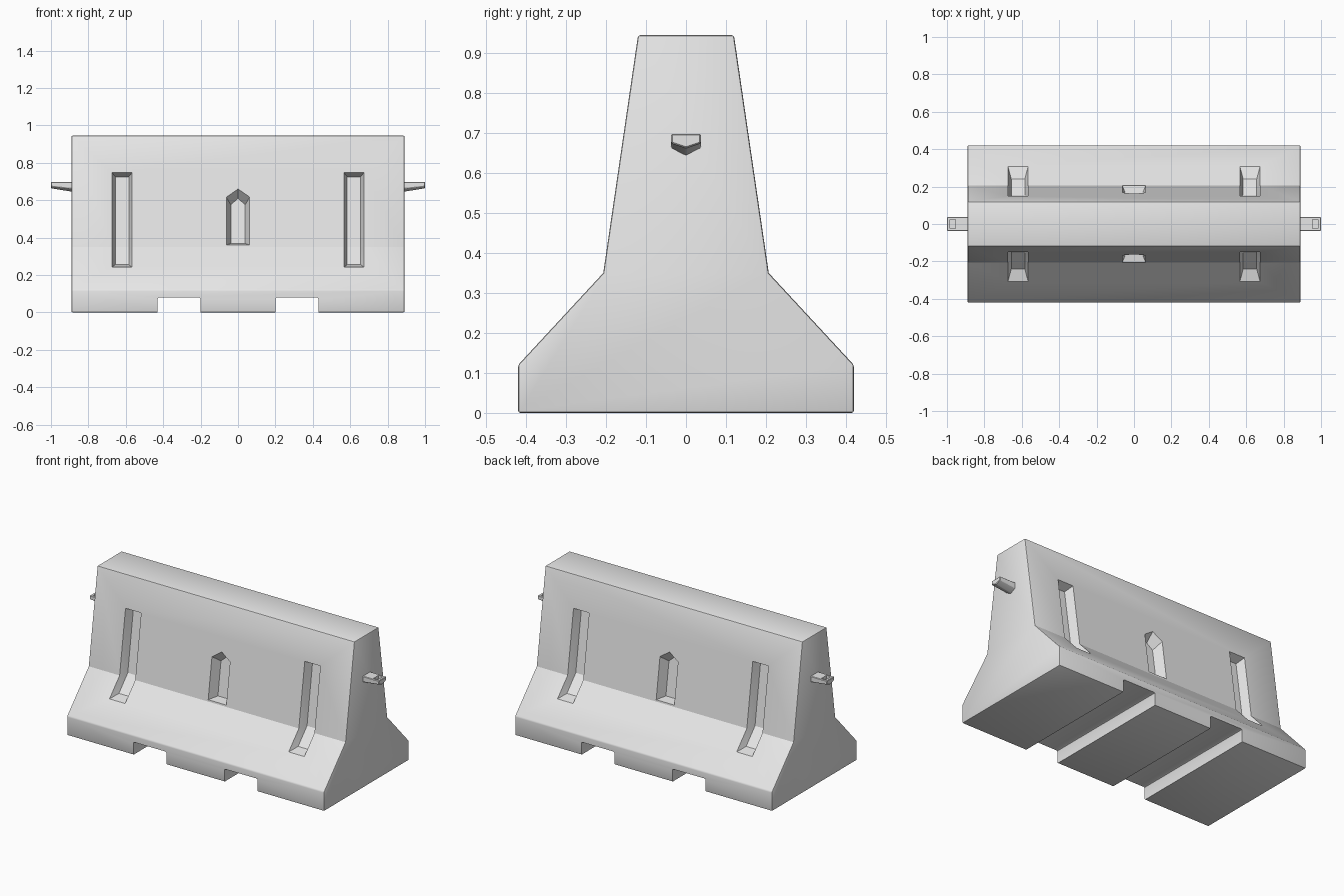
import bpy, bmesh, math

cube = bpy.data.objects.get("Cube")
if cube:
    bpy.data.objects.remove(cube, do_unlink=True)

grey = bpy.data.materials.new("concrete_grey")
grey.use_nodes = True
grey.diffuse_color = (0.8, 0.8, 0.8, 1)
grey.node_tree.nodes["Principled BSDF"].inputs["Base Color"].default_value = (0.8, 0.8, 0.8, 1)


def loft(name, rings):
    """Skin matching closed rings of points and cap both ends."""
    bm = bmesh.new()
    loops = [[bm.verts.new(p) for p in ring] for ring in rings]
    for a, b in zip(loops, loops[1:]):
        for i in range(len(a)):
            j = (i + 1) % len(a)
            bm.faces.new((a[i], a[j], b[j], b[i]))
    bm.faces.new(loops[0])
    bm.faces.new(loops[-1])
    bmesh.ops.recalc_face_normals(bm, faces=bm.faces)
    mesh = bpy.data.meshes.new(name)
    bm.to_mesh(mesh)
    bm.free()
    mesh.materials.append(grey)
    obj = bpy.data.objects.new(name, mesh)
    bpy.context.collection.objects.link(obj)
    return obj


def box(name, x0, x1, y0, y1, z0, z1):
    return loft(name, [[(x, y0, z0), (x, y1, z0), (x, y1, z1), (x, y0, z1)] for x in (x0, x1)])


def apply_modifier(obj, kind, **settings):
    mod = obj.modifiers.new(kind.title(), kind)
    for key, value in settings.items():
        setattr(mod, key, value)
    bpy.context.view_layer.objects.active = obj
    bpy.ops.object.modifier_apply(modifier=mod.name)


def cut(obj, cutter):
    apply_modifier(obj, "BOOLEAN", operation="DIFFERENCE", solver="EXACT", object=cutter)
    bpy.data.objects.remove(cutter, do_unlink=True)


def wall_y(z):
    """Half thickness of the barrier at a height."""
    if z > 0.35:
        return 0.207 - (z - 0.35) * 0.146
    return 0.207 + (0.35 - z) * 0.926


def smooth(obj):
    bpy.ops.object.select_all(action="DESELECT")
    obj.select_set(True)
    bpy.context.view_layer.objects.active = obj
    bpy.ops.object.shade_smooth_by_angle(angle=math.radians(30))


# Barrier body: stepped profile run along x
half = [(0.42, 0), (0.42, 0.12), (0.207, 0.35), (0.12, 0.945)]
profile = half + [(-y, z) for y, z in reversed(half)]
body = loft("barrier_body", [[(x, y, z) for y, z in profile] for x in (-0.89, 0.89)])
apply_modifier(body, "BEVEL", width=0.006, segments=2, limit_method="ANGLE",
               angle_limit=math.radians(40))

# Forklift channels through the base
for s in (-1, 1):
    channel = box("channel_cutter", s * 0.315 - 0.115, s * 0.315 + 0.115, -1, 1, -0.1, 0.08)
    apply_modifier(channel, "BEVEL", width=0.01, segments=2)
    cut(body, channel)

for face in (-1, 1):
    # Long tapered grooves that bend with the wall
    for s in (-1, 1):
        rings = []
        for z_out, z_in in ((0.75, 0.725), (0.35, 0.35), (0.24, 0.255)):
            outer, inner = wall_y(z_out) + 0.006, wall_y(z_in) - 0.055
            rings.append([(s * 0.62 + x, face * y, z) for x, y, z in (
                (-0.056, outer, z_out), (0.056, outer, z_out),
                (0.036, inner, z_in), (-0.036, inner, z_in))])
        cut(body, loft("groove_cutter", rings))

    # Pointed recess in the middle
    def pointed(w, bottom, shoulder, tip, offset):
        points = ((-w, bottom), (w, bottom), (w, shoulder), (0, tip), (-w, shoulder))
        return [(x, face * (wall_y(max(z, 0.351)) + offset), z) for x, z in points]
    cut(body, loft("recess_cutter", [pointed(0.065, 0.36, 0.62, 0.665, 0.006),
                                     pointed(0.038, 0.368, 0.575, 0.61, -0.06)]))
smooth(body)

# Connecting lugs on both ends, keel shaped with a pin pocket
for s, side in ((1, "left"), (-1, "right")):
    rings = []
    for x, drop in ((0.87, 1.0), (1.0, 0.62)):
        rings.append([(s * x, -0.037, 0.698), (s * x, 0.037, 0.698),
                      (s * x, 0.037, 0.698 - 0.037 * drop), (s * x, 0, 0.698 - 0.057 * drop),
                      (s * x, -0.037, 0.698 - 0.037 * drop)])
    lug = loft(side + "_connecting_lug", rings)
    apply_modifier(lug, "BEVEL", width=0.003, segments=1)
    cut(lug, box("pin_cutter", s * 0.955, s * 0.985, -0.025, 0.025, 0.677, 0.75))
    smooth(lug)
